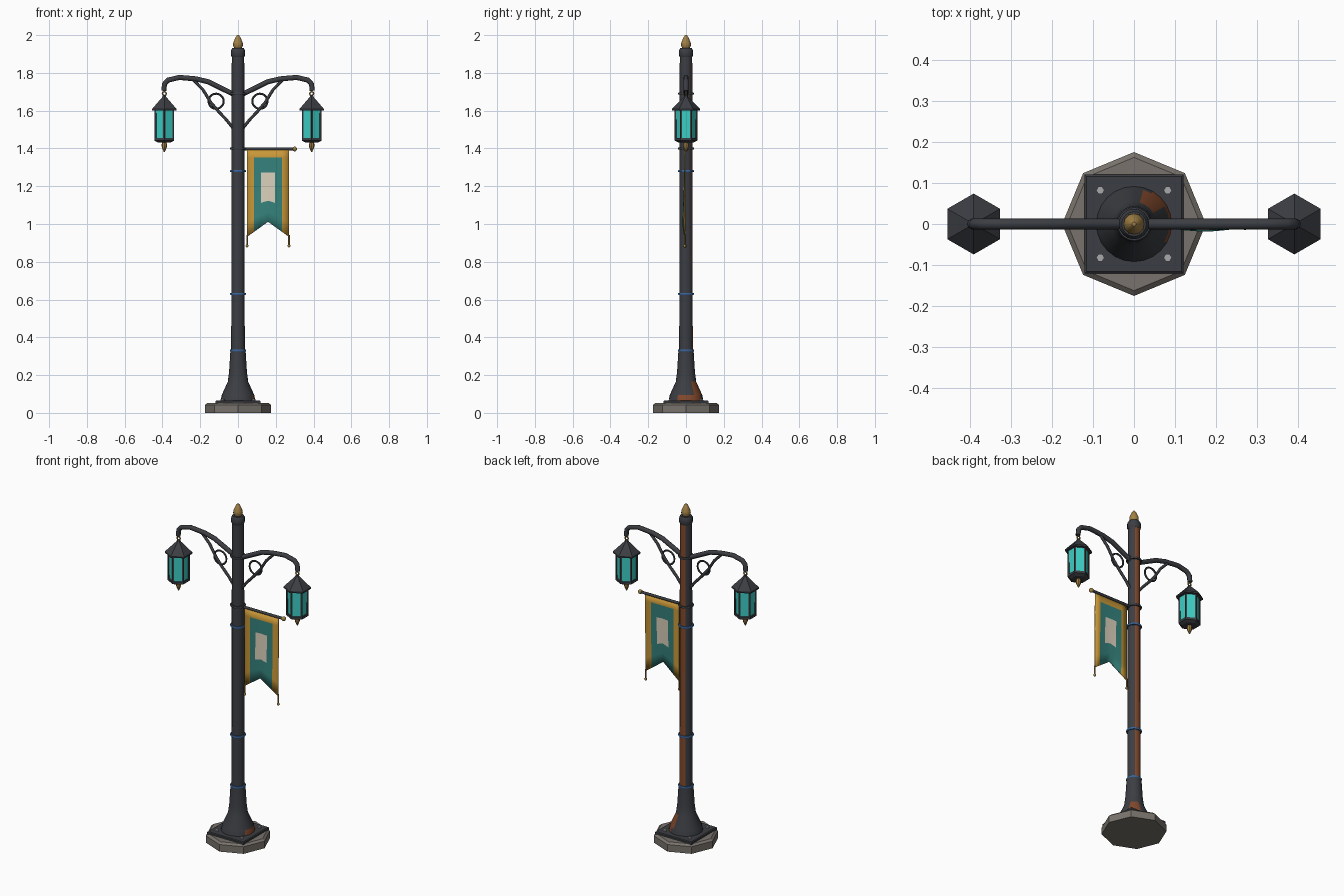
import bpy, bmesh, math
from mathutils import Vector

if "Cube" in bpy.data.objects:
    bpy.data.objects.remove(bpy.data.objects["Cube"])

def material(name, r, g, b):
    m = bpy.data.materials.new(name)
    m.diffuse_color = (r, g, b, 1)
    m.use_nodes = True
    m.node_tree.nodes["Principled BSDF"].inputs["Base Color"].default_value = m.diffuse_color
    return m

IRON = material("iron", .045, .048, .056)
STONE = material("stone", .19, .17, .15)
RUST = material("rust", .22, .065, .025)
BLUE = material("blue_band", .04, .13, .33)
BRASS = material("brass", .36, .22, .06)
GLASS = material("glass", .045, .62, .56)
GOLD = material("gold_cloth", .58, .31, .04)
TEAL = material("teal_cloth", .035, .22, .2)
CREAM = material("cream_cloth", .7, .63, .5)
STEEL = material("steel", .4, .4, .42)

def finish(bm, name, mats, smooth=True, angle=40):
    bmesh.ops.recalc_face_normals(bm, faces=bm.faces)
    me = bpy.data.meshes.new(name)
    bm.to_mesh(me)
    bm.free()
    ob = bpy.data.objects.new(name, me)
    bpy.context.collection.objects.link(ob)
    for m in mats:
        me.materials.append(m)
    if smooth:
        bpy.ops.object.select_all(action='DESELECT')
        bpy.context.view_layer.objects.active = ob
        ob.select_set(True)
        bpy.ops.object.shade_smooth_by_angle(angle=math.radians(angle))
    return ob

def lathe(name, profile, n, mats, x=0, y=0, rot=0, smooth=True, paint=None):
    """Closed n-sided turned solid from (radius, z) pairs; paint(row, azimuth) picks the material."""
    bm = bmesh.new()
    rings = [[bm.verts.new((x + r * math.cos(rot + math.tau * i / n),
                            y + r * math.sin(rot + math.tau * i / n), z)) for i in range(n)]
             for r, z in profile]
    for k in range(len(rings) - 1):
        for i in range(n):
            j = (i + 1) % n
            f = bm.faces.new((rings[k][i], rings[k][j], rings[k + 1][j], rings[k + 1][i]))
            if paint:
                f.material_index = paint(k, 360 * (i + .5) / n)
    bm.faces.new(rings[0])
    bm.faces.new(rings[-1])
    return finish(bm, name, mats, smooth)

def torus(name, loc, major, minor, mat, upright=False, seg=16):
    bpy.ops.mesh.primitive_torus_add(location=loc, major_radius=major, minor_radius=minor,
                                     major_segments=seg, minor_segments=6,
                                     rotation=(math.pi / 2 if upright else 0, 0, 0))
    ob = bpy.context.object
    ob.name = name
    ob.data.materials.append(mat)
    bpy.ops.object.shade_smooth_by_angle(angle=math.radians(60))

def tube(name, pts, r, mat, n=8):
    """Round bar swept along points in the XZ plane."""
    bm = bmesh.new()
    p = [Vector(q) for q in pts]
    rings = []
    for k, c in enumerate(p):
        t = (p[min(k + 1, len(p) - 1)] - p[max(k - 1, 0)]).normalized()
        side = Vector((0, 1, 0))
        up = t.cross(side)
        rings.append([bm.verts.new(c + r * (side * math.cos(math.tau * i / n)
                                            + up * math.sin(math.tau * i / n))) for i in range(n)])
    for a, b in zip(rings, rings[1:]):
        for i in range(n):
            j = (i + 1) % n
            bm.faces.new((a[i], a[j], b[j], b[i]))
    bm.faces.new(rings[0])
    bm.faces.new(rings[-1])
    return finish(bm, name, [mat], angle=50)

def ball(name, loc, r, mat):
    bpy.ops.mesh.primitive_uv_sphere_add(segments=10, ring_count=6, radius=r, location=loc)
    bpy.context.object.name = name
    bpy.context.object.data.materials.append(mat)
    bpy.ops.object.shade_smooth()

# Stone footing, iron plate and bolts
lathe("stone_footing", [(.175, 0), (.175, .042), (.162, .053)], 8, [STONE], smooth=False)
h = .12 * math.sqrt(2)
lathe("base_plate", [(h, .05), (h, .062), (h - .006, .066)], 4, [IRON], rot=math.pi / 4, smooth=False)
for sx in (-1, 1):
    for sy in (-1, 1):
        lathe("bolt", [(.01, .06), (.01, .073)], 6, [STEEL], sx * .082, sy * .082, smooth=False)

# Flared base with a rusted patch
def base_paint(row, az):
    az = (az + 180) % 360 - 180
    return int((row == 0 and -30 < az < 60) or (row == 1 and 30 < az < 75))
lathe("flared_base", [(.092, .064), (.086, .095), (.054, .165), (.047, .22), (.04, .335)],
      24, [IRON, RUST], paint=base_paint)

# Pole with a rust streak at the back, collar cap and finial
lathe("pole", [(.036, .32), (.033, 1.9)], 12, [IRON, RUST],
      paint=lambda row, az: int(60 < az < 120))
lathe("pole_cap", [(.033, 1.885), (.037, 1.893), (.037, 1.92), (.03, 1.932)], 16, [IRON])
lathe("finial", [(.018, 1.928), (.026, 1.945), (.025, 1.96), (.013, 1.988), (.005, 2.0)], 12, [BRASS])
for z, m in ((.33, BLUE), (.63, BLUE), (1.28, BLUE), (1.4, IRON), (1.69, IRON)):
    torus("pole_band", (0, 0, z), .037, .0065, m, seg=20)

for s in (-1, 1):
    # Arm, brace and scroll
    tube("arm", [(s * x, 0, z) for x, z in ((0, 1.678), (.03, 1.69), (.155, 1.752), (.22, 1.768),
         (.31, 1.776), (.37, 1.762), (.389, 1.742), (.393, 1.705))], .0135, IRON)
    tube("brace", [(s * x, 0, z) for x, z in ((.02, 1.5), (.06, 1.55), (.105, 1.598), (.145, 1.645),
         (.185, 1.71), (.235, 1.762))], .008, IRON)
    torus("scroll", (s * .116, 0, 1.65), .04, .0055, IRON, True, 20)
    # Hexagonal lantern
    cx, q = s * .39, math.pi / 6
    torus("hanging_ring", (cx, 0, 1.69), .01, .004, BRASS, True, 12)
    lathe("lantern_roof", [(.074, 1.602), (.074, 1.61), (.012, 1.672), (.008, 1.682)], 6, [IRON], cx, 0, q, False)
    lathe("lantern_glass", [(.052, 1.45), (.055, 1.605)], 6, [GLASS], cx, 0, q, False)
    lathe("lantern_sill", [(.04, 1.432), (.06, 1.441), (.06, 1.455)], 6, [IRON], cx, 0, q, False)
    for i in range(6):
        a = q + i * math.pi / 3
        lathe("lantern_post", [(.0065, 1.45), (.0065, 1.606)], 4, [IRON],
              cx + .054 * math.cos(a), .054 * math.sin(a), a, False)
    lathe("lantern_drop", [(.01, 1.435), (.015, 1.42), (.013, 1.405), (.003, 1.382)], 8, [BRASS], cx)

# Banner rod
tube("banner_rod", [(0, 0, 1.397), (.3, 0, 1.397)], .008, IRON)
ball("rod_knob", (.3, 0, 1.397), .013, BRASS)

# Swallowtail banner: bordered grid, gently rippled
XS = [.048, .085, .121, .159, .197, .233, .27]
TS = [0, .09, .27, .46, .66, .83, 1]
def cloth(x, t):
    v = .08 * (1 - abs(x - .159) / .111)
    y = -.004 - .012 * t * (.5 + .5 * math.sin((x - .1) * 22))
    return (x, y, 1.392 - .46 * t + v * t * t)
bm = bmesh.new()
grid = [[bm.verts.new(cloth(x, t)) for x in XS] for t in TS]
for r in range(6):
    for c in range(6):
        f = bm.faces.new((grid[r][c], grid[r + 1][c], grid[r + 1][c + 1], grid[r][c + 1]))
        f.material_index = 0 if r == 0 or c in (0, 5) else 2 if c in (2, 3) and r in (2, 3) else 1
banner = finish(bm, "banner", [GOLD, TEAL, CREAM])
sol = banner.modifiers.new("thickness", 'SOLIDIFY')
sol.thickness, sol.offset = .005, 0

# Tassels on the banner tips
for x in (.048, .27):
    tx, ty, tz = cloth(x, 1)
    lathe("tassel", [(.004, tz - .045), (.004, tz + .01)], 6, [BRASS], tx, ty)
    ball("tassel_bead", (tx, ty, tz - .048), .008, BRASS)
